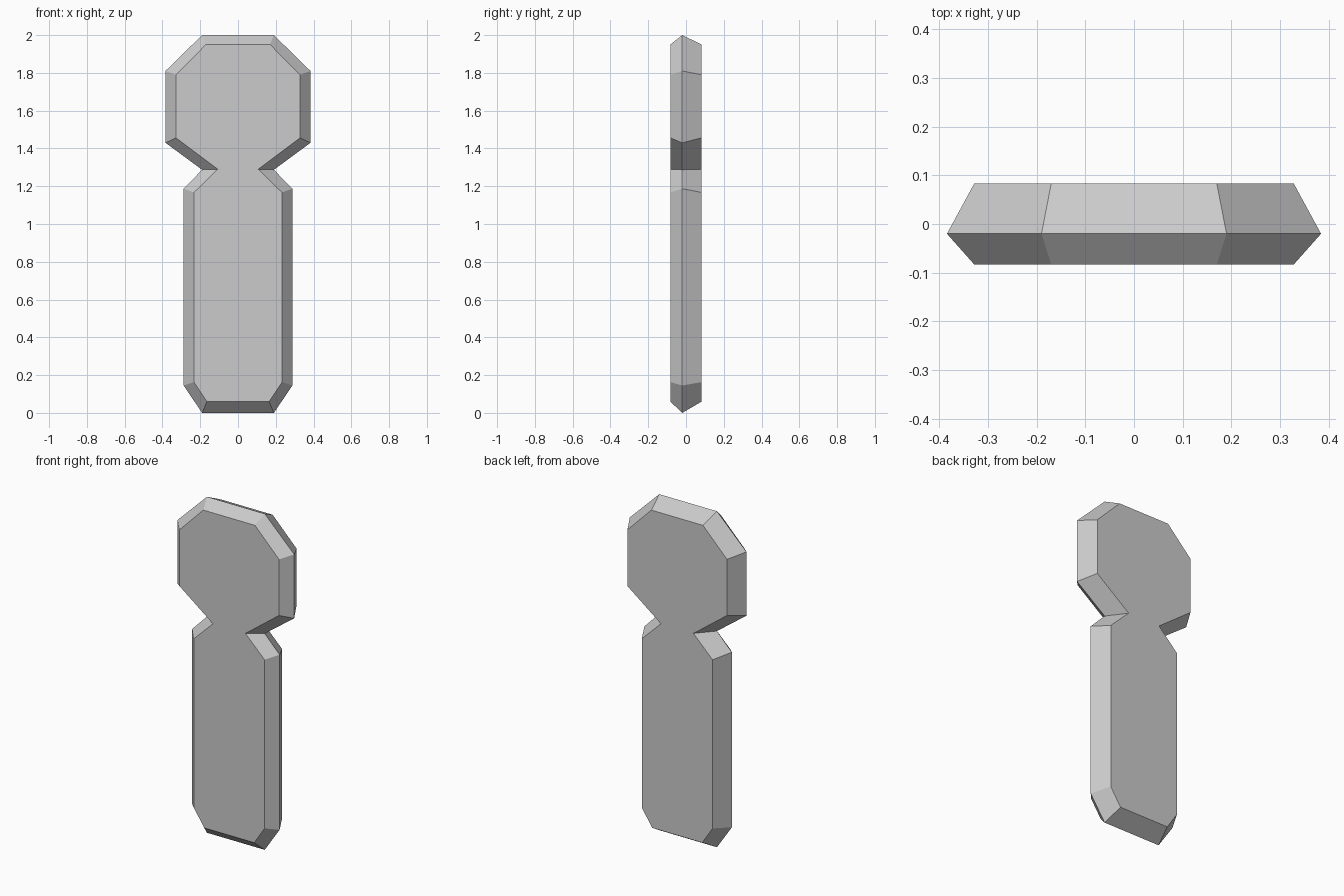
import bpy, bmesh

if "Cube" in bpy.data.objects:
    bpy.data.objects.remove(bpy.data.objects["Cube"])

# Right-half outlines (x, z), bottom to top
rim = [(0.19, 0.0), (0.288, 0.145), (0.288, 1.187), (0.19, 1.287),
       (0.384, 1.43), (0.384, 1.81), (0.19, 2.0)]
face = [(0.165, 0.06), (0.233, 0.163), (0.233, 1.167), (0.107, 1.29),
        (0.328, 1.456), (0.328, 1.79), (0.17, 1.95)]


def add_ring(bm, half, y):
    outline = half + [(-x, z) for x, z in reversed(half)]
    return [bm.verts.new((x, y, z)) for x, z in outline]


def bridge(bm, a, b):
    n = len(a)
    for i in range(n):
        j = (i + 1) % n
        bm.faces.new((a[i], a[j], b[j], b[i]))


# Keyhole-shaped plate: front face, widest rim, back face
bm = bmesh.new()
front = add_ring(bm, face, -0.083)
middle = add_ring(bm, rim, -0.02)
back = add_ring(bm, face, 0.083)
bridge(bm, front, middle)
bridge(bm, middle, back)
bm.faces.new(front)
bm.faces.new(back)
bmesh.ops.recalc_face_normals(bm, faces=bm.faces)

mesh = bpy.data.meshes.new("bevelled_plate")
bm.to_mesh(mesh)
bm.free()
plate = bpy.data.objects.new("bevelled_plate", mesh)
bpy.context.collection.objects.link(plate)
